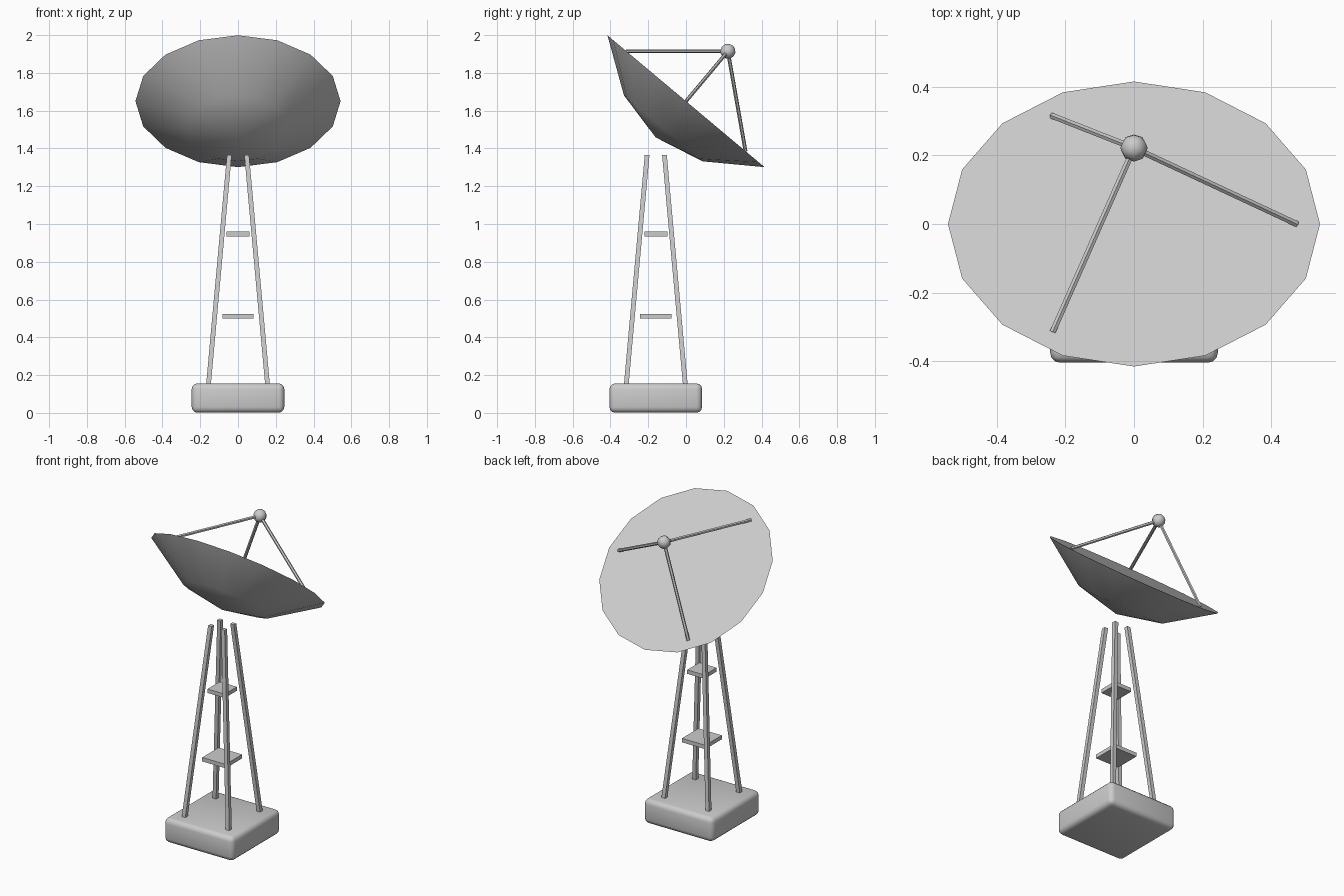
import bpy, bmesh
from math import radians, cos, sin, pi
from mathutils import Matrix, Vector

if "Cube" in bpy.data.objects:
    bpy.data.objects.remove(bpy.data.objects["Cube"], do_unlink=True)

grey = bpy.data.materials.new("light grey metal")
grey.use_nodes = True
grey.diffuse_color = (0.6, 0.6, 0.6, 1)
grey.node_tree.nodes["Principled BSDF"].inputs["Base Color"].default_value = (0.6, 0.6, 0.6, 1)


def finish(name, bm, smooth=None):
    """Turn a bmesh into a named object, optionally smoothed below an angle."""
    bmesh.ops.recalc_face_normals(bm, faces=bm.faces)
    mesh = bpy.data.meshes.new(name)
    bm.to_mesh(mesh)
    bm.free()
    mesh.materials.append(grey)
    obj = bpy.data.objects.new(name, mesh)
    bpy.context.collection.objects.link(obj)
    if smooth:
        bpy.ops.object.select_all(action='DESELECT')
        obj.select_set(True)
        bpy.context.view_layer.objects.active = obj
        bpy.ops.object.shade_smooth_by_angle(angle=radians(smooth))
    return obj


def box(name, size, centre, bevel=0):
    bm = bmesh.new()
    bmesh.ops.create_cube(bm, size=1)
    bmesh.ops.scale(bm, vec=size, verts=bm.verts)
    bmesh.ops.translate(bm, vec=centre, verts=bm.verts)
    if bevel:
        bmesh.ops.bevel(bm, geom=bm.edges[:], offset=bevel, segments=3,
                        profile=0.5, affect='EDGES')
    return finish(name, bm, 40 if bevel else None)


def leg(name, foot, head, width):
    """Square post leaning from foot to head."""
    bm = bmesh.new()
    bmesh.ops.create_cube(bm, size=width)
    for v in bm.verts:
        end = head if v.co.z > 0 else foot
        v.co = Vector((v.co.x, v.co.y, 0)) + end
    return finish(name, bm)


def rod(name, a, b, radius):
    bm = bmesh.new()
    d = b - a
    bmesh.ops.create_cone(bm, cap_ends=True, segments=6, radius1=radius,
                          radius2=radius, depth=d.length)
    turn = d.to_track_quat('Z', 'Y').to_matrix().to_4x4()
    bmesh.ops.transform(bm, matrix=Matrix.Translation((a + b) / 2) @ turn, verts=bm.verts)
    return finish(name, bm)


# Tower: block, four leaning legs, two small decks
TOWER_Y = -0.16
box("base_block", (0.49, 0.49, 0.155), (0, TOWER_Y, 0.0785), bevel=0.03)
for sx, side in ((1, "left"), (-1, "right")):
    for sy, end in ((1, "back"), (-1, "front")):
        leg(f"{end}_{side}_leg",
            Vector((sx * 0.158, TOWER_Y + sy * 0.158, 0.13)),
            Vector((sx * 0.046, TOWER_Y + sy * 0.046, 1.365)), 0.025)
box("lower_deck", (0.166, 0.166, 0.025), (0, TOWER_Y, 0.512))
box("upper_deck", (0.122, 0.122, 0.025), (0, TOWER_Y, 0.947))

# Tilted frame shared by the dish and its feed
tilt = Matrix.Translation((0, 0, 1.65)) @ Matrix.Rotation(radians(-40), 4, 'X')

# Dish: shallow parabolic bowl closed by a flat face
RADIUS, DEPTH, SIDES = 0.543, 0.25, 16
bm = bmesh.new()
rings = []
for t in (1, 0.5):
    rings.append([bm.verts.new((RADIUS * t * cos(2 * pi * i / SIDES),
                                RADIUS * t * sin(2 * pi * i / SIDES),
                                DEPTH * (t * t - 1))) for i in range(SIDES)])
hub = bm.verts.new((0, 0, -DEPTH))
rim, mid = rings
bm.faces.new(rim)
for i in range(SIDES):
    j = (i + 1) % SIDES
    bm.faces.new((rim[i], rim[j], mid[j], mid[i]))
    bm.faces.new((mid[i], mid[j], hub))
bmesh.ops.transform(bm, matrix=tilt, verts=bm.verts)
finish("dish", bm, 40)

# Feed ball held by three struts
FEED = Vector((0, 0, 0.345))
bm = bmesh.new()
bmesh.ops.create_uvsphere(bm, u_segments=8, v_segments=6, radius=0.04)
bmesh.ops.transform(bm, matrix=tilt @ Matrix.Translation(FEED), verts=bm.verts)
finish("feed_ball", bm, 60)
for k in range(3):
    a = 2 * pi * k / 3
    foot = Vector((0.475 * cos(a), 0.475 * sin(a), 0))
    rod(f"feed_strut_{k + 1}", tilt @ foot, tilt @ FEED, 0.01)
